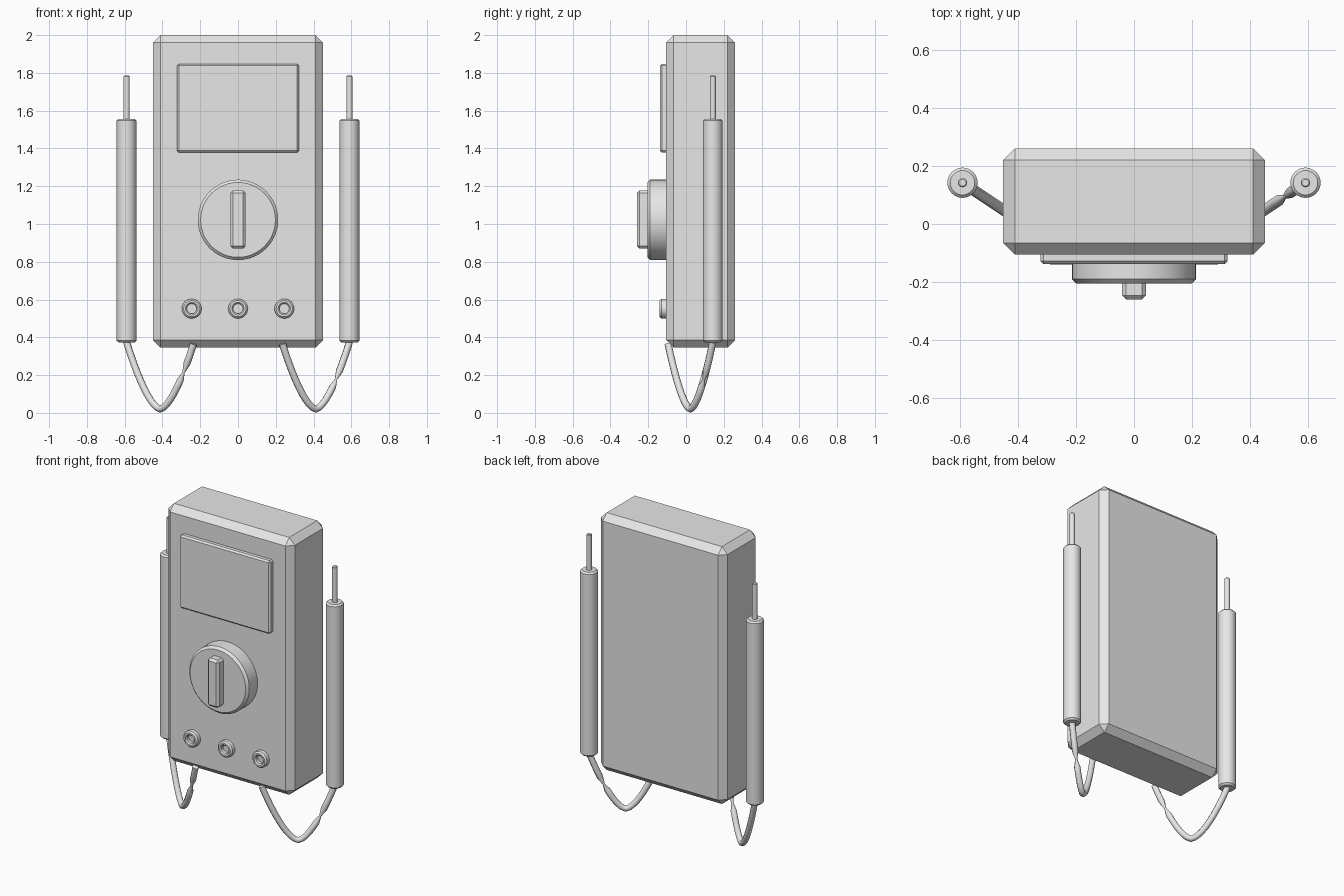
import bpy
import bmesh
import math
from mathutils import Matrix, Vector

cube = bpy.data.objects.get("Cube")
if cube:
    bpy.data.objects.remove(cube, do_unlink=True)

# One plain grey for the whole model
grey = bpy.data.materials.new("plain_grey")
grey.use_nodes = True
colour = (0.8, 0.8, 0.8, 1)
grey.diffuse_color = colour
grey.node_tree.nodes["Principled BSDF"].inputs["Base Color"].default_value = colour

FRONT = -0.105  # y of the front face


def add_object(name, data):
    obj = bpy.data.objects.new(name, data)
    data.materials.append(grey)
    bpy.context.collection.objects.link(obj)
    bpy.ops.object.select_all(action="DESELECT")
    obj.select_set(True)
    bpy.context.view_layer.objects.active = obj
    return obj


def finish(name, bm):
    bmesh.ops.recalc_face_normals(bm, faces=bm.faces)
    mesh = bpy.data.meshes.new(name)
    bm.to_mesh(mesh)
    bm.free()
    return add_object(name, mesh)


def box(name, low, high, chamfer):
    """Box between two corners with flat chamfered edges."""
    low, high = Vector(low), Vector(high)
    bm = bmesh.new()
    bmesh.ops.create_cube(bm, size=1)
    bmesh.ops.scale(bm, vec=high - low, verts=bm.verts)
    bmesh.ops.translate(bm, vec=(low + high) / 2, verts=bm.verts)
    bmesh.ops.bevel(bm, geom=bm.edges[:], offset=chamfer, segments=1,
                    affect="EDGES", profile=0.5)
    return finish(name, bm)


def lathe(name, profile, location, forward=False, sides=32):
    """Spin (radius, height) points about z, or about -y when forward."""
    bm = bmesh.new()
    verts = [bm.verts.new((r, 0, h)) for r, h in profile]
    edges = [bm.edges.new(pair) for pair in zip(verts, verts[1:])]
    bmesh.ops.spin(bm, geom=verts + edges, cent=(0, 0, 0), axis=(0, 0, 1),
                   angle=math.tau, steps=sides, use_duplicate=False)
    bmesh.ops.remove_doubles(bm, verts=bm.verts, dist=0.0001)
    turn = Matrix.Rotation(math.pi / 2, 4, "X") if forward else Matrix()
    bmesh.ops.transform(bm, matrix=Matrix.Translation(location) @ turn, verts=bm.verts)
    obj = finish(name, bm)
    bpy.ops.object.shade_smooth_by_angle(angle=math.radians(30))
    return obj


def rod(radius, length, chamfer):
    """Profile of a closed cylinder with chamfered rims."""
    return [(0, 0), (radius - chamfer, 0), (radius, chamfer),
            (radius, length - chamfer), (radius - chamfer, length), (0, length)]


def cable(name, start, end, sag, thin_at, steps=20):
    """Hanging tube with one pinched point along its length."""
    curve = bpy.data.curves.new(name, "CURVE")
    curve.dimensions = "3D"
    curve.bevel_depth = 0.019
    curve.bevel_resolution = 2
    curve.use_fill_caps = True
    spline = curve.splines.new("POLY")
    spline.points.add(steps)
    start, end = Vector(start), Vector(end)
    for i, point in enumerate(spline.points):
        t = i / steps
        place = start.lerp(end, t)
        place.z -= sag * (1 - abs(2 * t - 1) ** 1.6)
        point.co = (*place, 1)
        point.radius = 0.35 if i == thin_at else 1
    add_object(name, curve)
    bpy.ops.object.convert(target="MESH")
    bpy.ops.object.shade_smooth_by_angle(angle=math.radians(50))


# Case and screen
box("case", (-0.45, FRONT, 0.345), (0.45, 0.26, 2), 0.04)
box("screen", (-0.322, -0.137, 1.378), (0.322, FRONT + 0.02, 1.848), 0.01)

# Selector dial and its grip
lathe("selector_dial", rod(0.213, 0.12, 0.015), (0, FRONT + 0.02, 1.022), True, 48)
box("dial_grip", (-0.041, -0.26, 0.87), (0.041, -0.18, 1.178), 0.014)

# Input sockets
socket = [(0, 0), (0.052, 0), (0.052, 0.025), (0.043, 0.034),
          (0.033, 0.034), (0.026, 0.027), (0.026, 0.006), (0, 0.006)]
for label, x in (("right", -0.245), ("middle", 0), ("left", 0.245)):
    lathe(label + "_socket", socket, (x, FRONT, 0.552), True, 24)

# Probes and hanging cables on both sides
for label, side, thin_at in (("right", -1, 3), ("left", 1, 16)):
    x = 0.59 * side
    lathe(label + "_probe_handle", rod(0.052, 1.185, 0.01), (x, 0.142, 0.372))
    lathe(label + "_probe_tip", rod(0.016, 0.245, 0.004), (x, 0.142, 1.54), sides=16)
    cable(label + "_cable", (0.235 * side, -0.095, 0.365), (x, 0.142, 0.375),
          0.35, thin_at)
